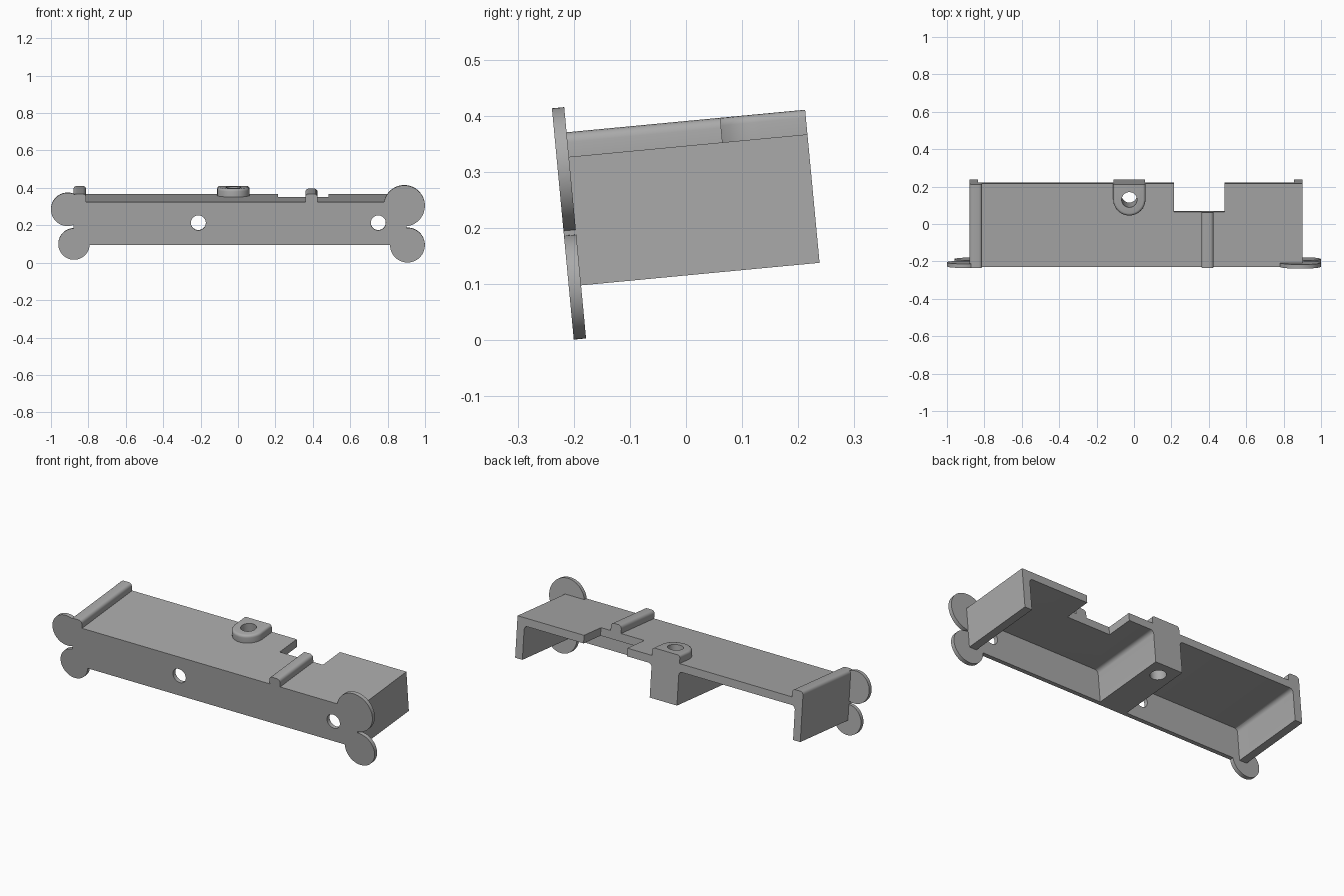
import bpy, bmesh, math
from mathutils import Matrix, Vector

old = bpy.data.objects.get("Cube")
if old:
    bpy.data.objects.remove(old, do_unlink=True)

grey = bpy.data.materials.new("plain_grey")
grey.use_nodes = True
COLOUR = (0.4, 0.4, 0.4, 1)
grey.diffuse_color = COLOUR
grey.node_tree.nodes["Principled BSDF"].inputs["Base Color"].default_value = COLOUR

# Levels in the untilted frame: x across, y depth from the front face, z up
BACK, BOTTOM, TOP, RIDGE = 0.449, 0.095, 0.325, 0.369
WALL, SKIN, PLATE = 0.045, 0.022, 0.044
LEFT, RIGHT = 0.90, -0.88


def prism(name, outline, direction, bevel=0.0, pick=None):
    """Extrude a planar outline along a direction, optionally rounding chosen edges."""
    bm = bmesh.new()
    face = bm.faces.new([bm.verts.new(p) for p in outline])
    new = bmesh.ops.extrude_face_region(bm, geom=[face])["geom"]
    bmesh.ops.translate(bm, vec=direction, verts=[v for v in new if isinstance(v, bmesh.types.BMVert)])
    bmesh.ops.recalc_face_normals(bm, faces=bm.faces)
    if bevel:
        edges = [e for e in bm.edges if pick(e.verts[0].co, e.verts[1].co)]
        bmesh.ops.bevel(bm, geom=edges, offset=bevel, segments=4, profile=0.5, affect='EDGES')
    mesh = bpy.data.meshes.new(name)
    bm.to_mesh(mesh)
    bm.free()
    mesh.materials.append(grey)
    obj = bpy.data.objects.new(name, mesh)
    bpy.context.collection.objects.link(obj)
    return obj


def box(name, x0, x1, y0, y1, z0, z1, bevel=0.0, pick=None):
    outline = [(x0, y0, z0), (x1, y0, z0), (x1, y0, z1), (x0, y0, z1)]
    return prism(name, outline, Vector((0, y1 - y0, 0)), bevel, pick)


def disc(name, x, z, r, y0, y1, n=64):
    ring = [(x + r * math.cos(2 * math.pi * i / n), y0, z + r * math.sin(2 * math.pi * i / n))
            for i in range(n)]
    return prism(name, ring, Vector((0, y1 - y0, 0)))


def combine(target, tool, operation):
    """Merge or cut a tool into the target, then remove the tool."""
    mod = target.modifiers.new(tool.name, 'BOOLEAN')
    mod.operation, mod.solver, mod.object = operation, 'EXACT', tool
    bpy.context.view_layer.objects.active = target
    bpy.ops.object.modifier_apply(modifier=mod.name)
    bpy.data.objects.remove(tool, do_unlink=True)


def top_lengthwise(height):
    """Edges running front to back at a given height."""
    return lambda a, b: (abs(a.z - height) < 1e-4 and abs(b.z - height) < 1e-4
                         and abs(a.x - b.x) < 1e-4)


# Body shell: one block hollowed from below, leaving a central web
body = box("bracket_body", RIGHT, LEFT, 0, BACK, BOTTOM, TOP)
ceiling = TOP - PLATE
for x0, x1 in ((RIGHT + WALL, -0.11), (0.06, LEFT - WALL)):
    cavity = box("cavity", x0, x1, SKIN, BACK + 0.1, BOTTOM - 0.1, ceiling,
                 0.02, top_lengthwise(ceiling))
    combine(body, cavity, 'DIFFERENCE')
notch_front = 0.297
combine(body, box("notch", 0.215, 0.485, notch_front, BACK + 0.1, BOTTOM - 0.1, TOP + 0.1), 'DIFFERENCE')

# Rounded ridges on the top plate
for name, x0, x1, end in (("end_ridge", RIGHT, -0.812, BACK), ("notch_ridge", 0.36, 0.425, notch_front)):
    combine(body, box(name, x0, x1, 0, end, TOP - 0.02, RIDGE, 0.018, top_lengthwise(RIDGE)), 'UNION')

# Boss with a round front and a straight back
cx, cy, radius = -0.025, 0.366, 0.086
outline = [(cx + radius, BACK, TOP - 0.02)]
outline += [(cx + radius * math.cos(math.pi * i / 32), cy - radius * math.sin(math.pi * i / 32), TOP - 0.02)
            for i in range(33)]
outline += [(cx - radius, BACK, TOP - 0.02)]
boss = prism("boss", outline, Vector((0, 0, RIDGE - TOP + 0.02)), 0.014,
             lambda a, b: min(a.z, b.z) > RIDGE - 1e-4 and min(a.y, b.y) < BACK - 1e-4)
combine(body, boss, 'UNION')

# Vertical hole through boss and web
ring = [(cx + 0.041 * math.cos(math.pi * i / 24), cy + 0.041 * math.sin(math.pi * i / 24), 0)
        for i in range(48)]
combine(body, prism("boss_hole", ring, Vector((0, 0, 1))), 'DIFFERENCE')

# Round corner pads flush with the front face
for name, x, z, r in (("right_upper_pad", -0.911, 0.285, 0.089), ("right_lower_pad", -0.877, 0.099, 0.084),
                      ("left_upper_pad", 0.889, 0.304, 0.110), ("left_lower_pad", 0.906, 0.093, 0.093)):
    combine(body, disc(name, x, z, r, 0, SKIN), 'UNION')

# Screw holes in the front wall
for x in (-0.212, 0.75):
    combine(body, disc("screw_hole", x, 0.213, 0.04, -0.05, SKIN + 0.05), 'DIFFERENCE')

# Lean the whole bracket back and set it on the ground
lean = Matrix.Translation((0, -0.2, 0.001)) @ Matrix.Rotation(math.radians(5.4), 4, 'X')
body.data.transform(lean)

bpy.ops.object.select_all(action='DESELECT')
body.select_set(True)
bpy.context.view_layer.objects.active = body
bpy.ops.object.shade_smooth_by_angle(angle=math.radians(30))
